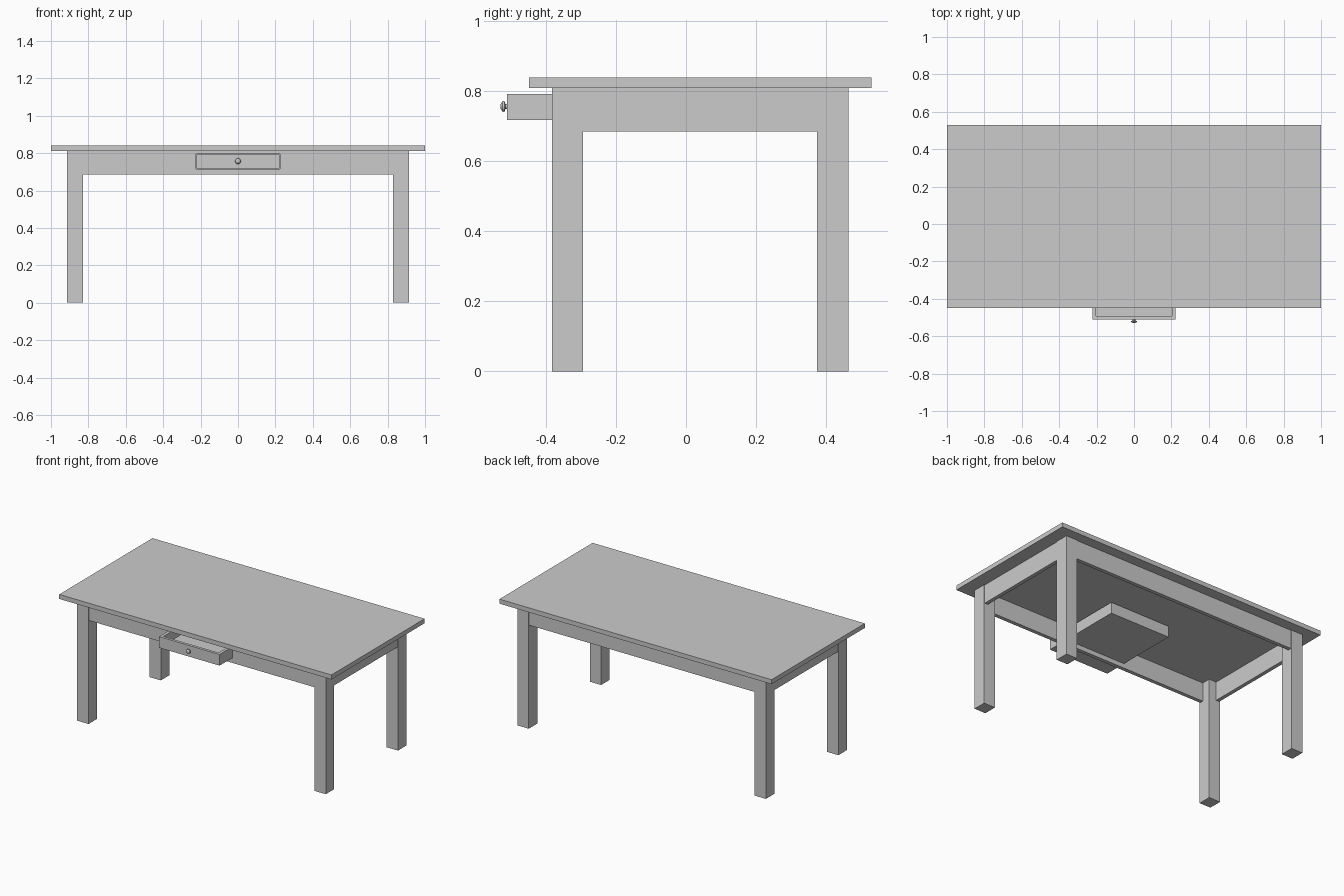
import bpy, bmesh
from math import cos, sin, pi

if "Cube" in bpy.data.objects:
    bpy.data.objects.remove(bpy.data.objects["Cube"])


def box(name, x0, x1, y0, y1, z0, z1):
    """Axis-aligned box given by its limits."""
    bm = bmesh.new()
    bmesh.ops.create_cube(bm, size=1)
    for v in bm.verts:
        v.co = (x0 if v.co.x < 0 else x1,
                y0 if v.co.y < 0 else y1,
                z0 if v.co.z < 0 else z1)
    return finish(name, bm)


def finish(name, bm):
    me = bpy.data.meshes.new(name)
    bm.to_mesh(me)
    bm.free()
    ob = bpy.data.objects.new(name, me)
    bpy.context.collection.objects.link(ob)
    return ob


def cut(ob, cutter):
    """Subtract cutter from ob, then remove the cutter."""
    mod = ob.modifiers.new("cut", 'BOOLEAN')
    mod.operation = 'DIFFERENCE'
    mod.solver = 'EXACT'
    mod.object = cutter
    bpy.context.view_layer.objects.active = ob
    bpy.ops.object.modifier_apply(modifier=mod.name)
    bpy.data.objects.remove(cutter)


LEG_X0, LEG_X1 = 0.83, 0.913
FRONT0, FRONT1 = -0.383, -0.295
BACK0, BACK1 = 0.375, 0.465
TOP_Z, APRON_Z = 0.81, 0.686
THICK, INSET = 0.025, 0.004

# Table top
box("table_top", -1, 1, -0.448, 0.53, TOP_Z, 0.84)

# Legs and side aprons, one set per side
for side, s in (("left", -1), ("right", 1)):
    xs = sorted((s * LEG_X0, s * LEG_X1))
    box(f"front_leg_{side}", *xs, FRONT0, FRONT1, 0, TOP_Z)
    box(f"back_leg_{side}", *xs, BACK0, BACK1, 0, TOP_Z)
    ax = sorted((s * (LEG_X1 - INSET - THICK), s * (LEG_X1 - INSET)))
    box(f"side_apron_{side}", *ax, FRONT1, BACK0, APRON_Z, TOP_Z)

# Long aprons, the front one with an opening for the drawer
box("back_apron", -LEG_X0, LEG_X0, BACK1 - INSET - THICK, BACK1 - INSET, APRON_Z, TOP_Z)
front = box("front_apron", -LEG_X0, LEG_X0, FRONT0 + INSET, FRONT0 + INSET + THICK, APRON_Z, TOP_Z)
cut(front, box("opening_cutter", -0.224, 0.224, -0.5, -0.2, 0.716, 0.794))

# Open-topped drawer, pulled partly out
drawer = box("drawer", -0.222, 0.222, -0.511, 0.055, 0.718, 0.792)
cut(drawer, box("drawer_cutter", -0.202, 0.202, -0.493, 0.037, 0.733, 0.9))

# Turned knob: (radius, y) profile spun around the y axis
profile = [(0.007, -0.509), (0.007, -0.516), (0.016, -0.519), (0.014, -0.525), (0.006, -0.53)]
N = 12
bm = bmesh.new()
rings = [[bm.verts.new((r * cos(2 * pi * i / N), y, 0.757 + r * sin(2 * pi * i / N)))
          for i in range(N)] for r, y in profile]
for a, b in zip(rings, rings[1:]):
    for i in range(N):
        j = (i + 1) % N
        bm.faces.new((a[i], a[j], b[j], b[i]))
bm.faces.new(rings[0])
bm.faces.new(rings[-1])
bmesh.ops.recalc_face_normals(bm, faces=bm.faces)
finish("drawer_knob", bm)
